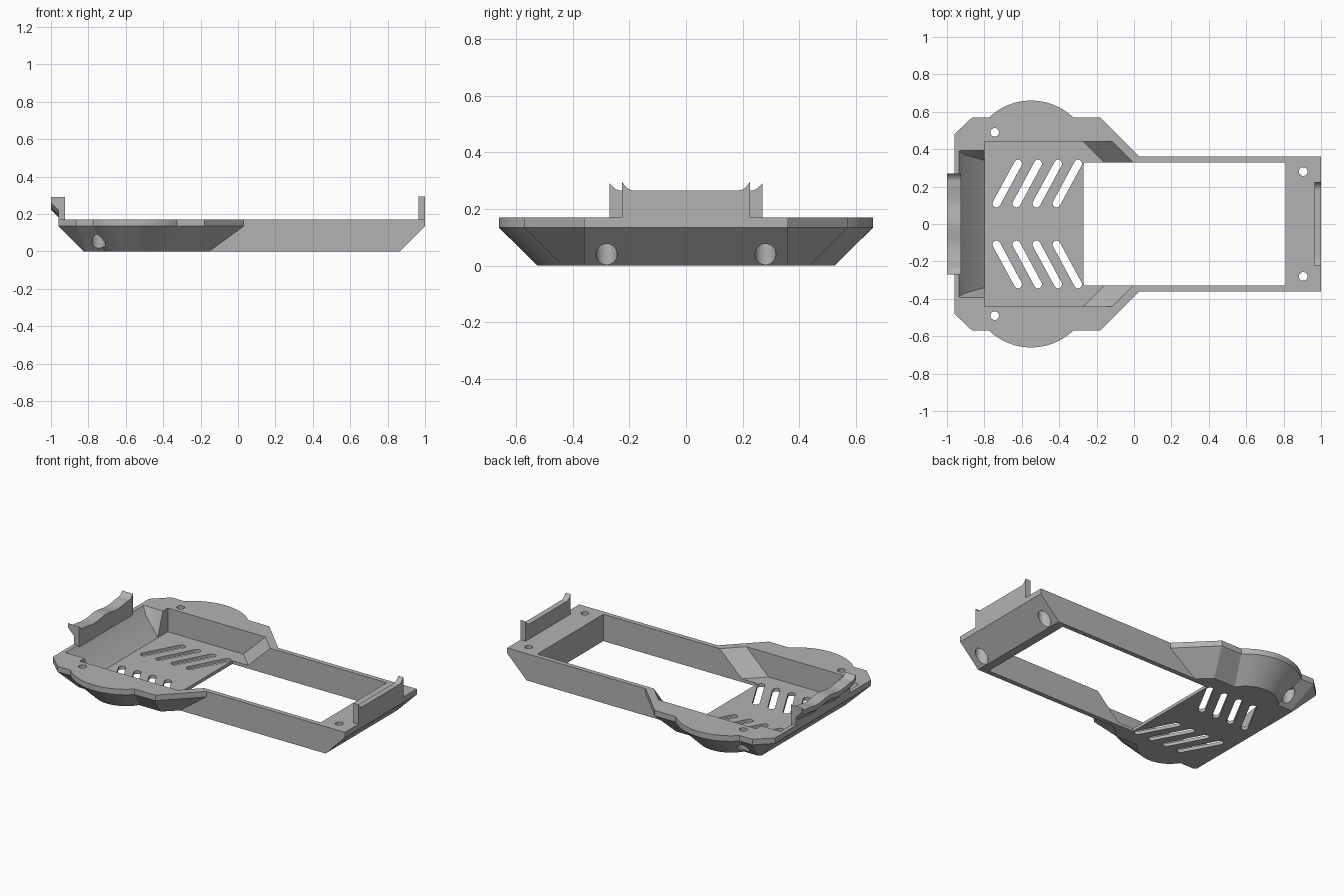
import bpy, bmesh
from math import sin, cos, radians, pi
from mathutils import Vector

cube = bpy.data.objects.get("Cube")
if cube:
    bpy.data.objects.remove(cube, do_unlink=True)

GREY = (0.45, 0.45, 0.45, 1)
mat = bpy.data.materials.new("plain grey")
mat.use_nodes = True
mat.diffuse_color = GREY
mat.node_tree.nodes["Principled BSDF"].inputs["Base Color"].default_value = GREY

FLARE, RIM = 0.135, 0.17   # top of the sloped flank, top of the rim


def finish(name, bm):
    bmesh.ops.recalc_face_normals(bm, faces=bm.faces)
    mesh = bpy.data.meshes.new(name)
    bm.to_mesh(mesh)
    bm.free()
    mesh.materials.append(mat)
    obj = bpy.data.objects.new(name, mesh)
    bpy.context.collection.objects.link(obj)
    return obj


def loft(name, loops):
    """Skin closed loops of equal length and cap both ends."""
    bm = bmesh.new()
    rings = [[bm.verts.new(p) for p in loop] for loop in loops]
    n = len(rings[0])
    for a, b in zip(rings, rings[1:]):
        for i in range(n):
            j = (i + 1) % n
            bm.faces.new((a[i], a[j], b[j], b[i]))
    bm.faces.new(rings[0])
    bm.faces.new(rings[-1])
    return finish(name, bm)


def hull(name, half):
    """Convex solid from points mirrored across y = 0."""
    bm = bmesh.new()
    for x, y, z in half:
        bm.verts.new((x, y, z))
        bm.verts.new((x, -y, z))
    out = bmesh.ops.convex_hull(bm, input=bm.verts)
    junk = {v for v in out["geom_interior"] if isinstance(v, bmesh.types.BMVert)}
    bmesh.ops.delete(bm, geom=list(junk), context='VERTS')
    bmesh.ops.dissolve_limit(bm, angle_limit=0.001, verts=bm.verts, edges=bm.edges)
    return finish(name, bm)


def prism(name, outline, z0, z1):
    return loft(name, [[(x, y, z) for x, y in outline] for z in (z0, z1)])


def circle(x, y, r, n=32):
    return [(x + r * cos(2 * pi * i / n), y + r * sin(2 * pi * i / n)) for i in range(n)]


def capsule(a, b, r, n=10):
    """Outline of a slot with round ends."""
    a, b = Vector(a), Vector(b)
    d = (b - a).normalized()
    side = Vector((d.y, -d.x))
    pts = []
    for centre, s in ((b, 1), (a, -1)):
        for i in range(n + 1):
            t = pi * i / n
            pts.append(centre + s * r * (side * cos(t) + d * sin(t)))
    return [tuple(p) for p in pts]


def cut(obj, cutter):
    mod = obj.modifiers.new("cut", 'BOOLEAN')
    mod.operation = 'DIFFERENCE'
    mod.solver = 'EXACT'
    mod.object = cutter
    bpy.context.view_layer.update()
    graph = bpy.context.evaluated_depsgraph_get()
    mesh = bpy.data.meshes.new_from_object(obj.evaluated_get(graph))
    obj.modifiers.clear()
    obj.data = mesh
    bpy.data.objects.remove(cutter, do_unlink=True)


# Tray body: outline with round bulges, flared up to a vertical rim
def outline(z, corner, shoulder, radius, spread, tail):
    half = list(corner)
    for i in range(25):
        t = radians(spread) * (i / 12 - 1)
        half.append((-0.55 + radius * sin(t), 0.334 + radius * cos(t)))
    half += shoulder + [(tail, 0.36)]
    half += [(x, -y) for x, y in reversed(half)]
    return [(x, y, z) for x, y in half]


wide = ([(-0.96, 0.48), (-0.865, 0.57)], [(-0.18, 0.57), (0.03, 0.36)], 0.326, 43.6, 1.0)
base = outline(0, [(-0.825, 0.42), (-0.81, 0.435)], [(-0.235, 0.435), (-0.155, 0.36)],
               0.19, 57.9, 0.865)
body = loft("tray_body", [base, outline(FLARE, *wide), outline(RIM, *wide)])

# Floor recess with angled ramps at its inner corners
cut(body, hull("recess", [(-0.8, 0.44, 0.02), (-0.27, 0.44, 0.02), (-0.13, 0.3, 0.02),
                          (-0.8, 0.44, 0.32), (0.04, 0.44, 0.32), (0.18, 0.3, 0.32)]))
# Sloped pocket behind the end wall
cut(body, hull("pocket", [(-0.8, 0.34, 0.02), (-0.905, 0.37, 0.125), (-0.955, 0.402, 0.2),
                          (-0.75, 0.34, 0.03), (-0.75, 0.402, 0.2)]))
# Large through opening
cut(body, prism("opening", [(-0.27, -0.33), (0.81, -0.33), (0.81, 0.33), (-0.27, 0.33)], -0.1, 0.4))

for side in (1, -1):
    # Slanted vent slots
    for i in range(4):
        x = -0.735 + 0.107 * i
        cut(body, prism("slot", capsule((x, 0.11 * side), (x + 0.115, 0.323 * side), 0.021), -0.1, 0.1))
    # Screw holes with wide counterbores from below
    for x, y in ((-0.745, 0.49), (0.905, 0.28)):
        cut(body, prism("screw_hole", circle(x, y * side, 0.023), -0.1, 0.4))
        cut(body, prism("counterbore", circle(x, y * side, 0.037), -0.1, 0.11))


# Clip tabs: a section swept along y, with upswept horns at both ends
def tab(name, half, section, wave):
    loops = []
    steps = 48
    for i in range(steps + 1):
        y = half * (2 * i / steps - 1)
        horn = max(0, (abs(y) - half + 0.04) / 0.04)
        ripple = wave * (cos(2 * pi * y / (half - 0.04)) - 1) / 2
        top = 0.265 + 0.03 * horn ** 2 + ripple
        loops.append([(x, y, z) for x, z in section(top)])
    return loft(name, loops)


left_tab = tab("hooked_tab", 0.27, lambda t: [
    (-0.925, 0.16), (-0.925, t), (-1, t), (-1, t - 0.03), (-0.96, t - 0.07), (-0.96, 0.16)], 0.012)
right_tab = tab("plain_tab", 0.225, lambda t: [(0.965, 0.16), (0.965, t), (1, t), (1, 0.16)], 0)

for obj in (body, left_tab, right_tab):
    bpy.ops.object.select_all(action='DESELECT')
    obj.select_set(True)
    bpy.context.view_layer.objects.active = obj
    bpy.ops.object.shade_smooth_by_angle(angle=radians(25))
